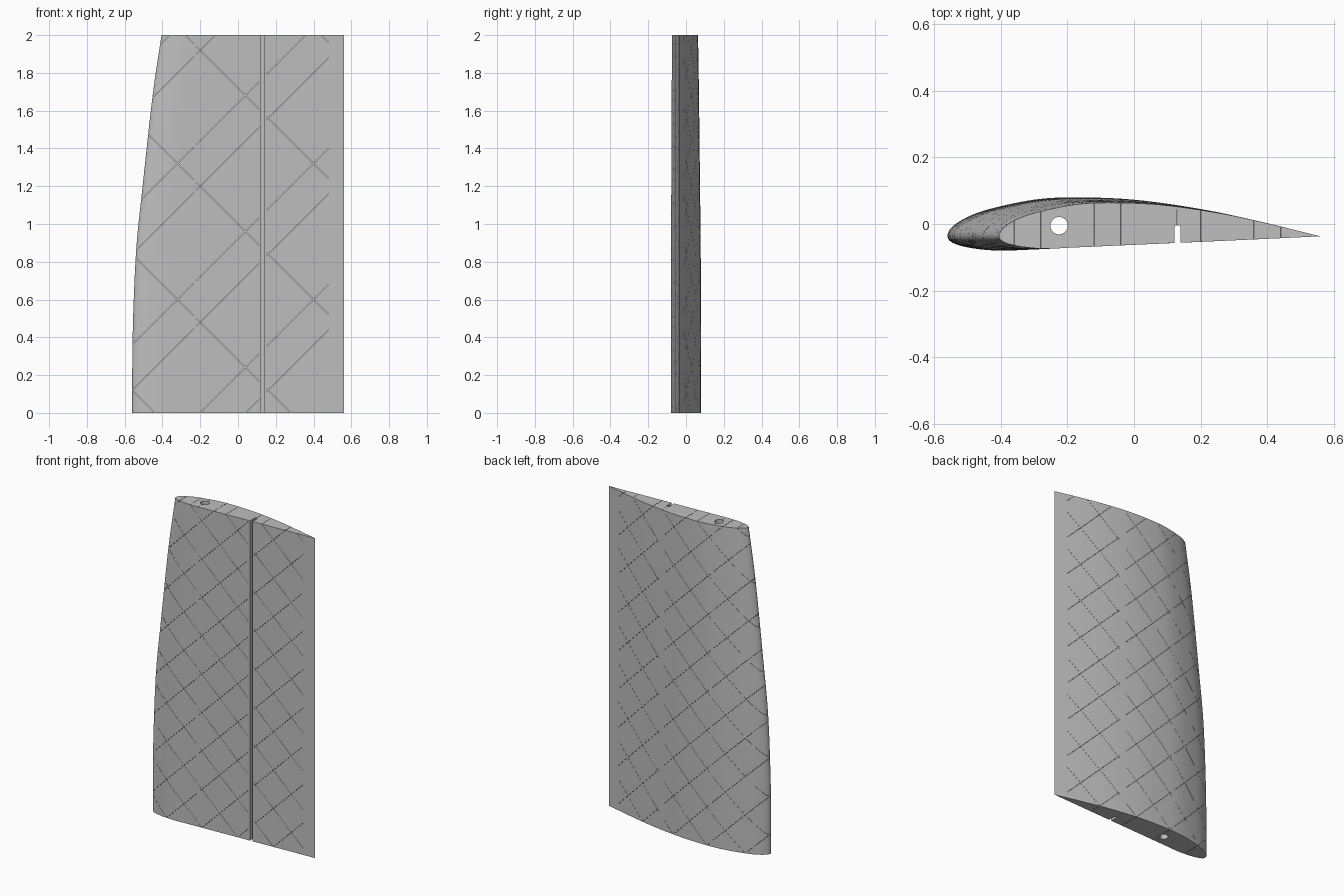
import bpy, bmesh, math
from mathutils import Vector

cube = bpy.data.objects.get("Cube")
if cube:
    bpy.data.objects.remove(cube)

grey = bpy.data.materials.new("light_grey")
grey.use_nodes = True
grey.diffuse_color = (0.52, 0.52, 0.52, 1)
grey.node_tree.nodes["Principled BSDF"].inputs["Base Color"].default_value = (0.52, 0.52, 0.52, 1)

TAIL = Vector((0.56, -0.037))
SLIT = 0.001


def make_object(name, bm):
    bmesh.ops.recalc_face_normals(bm, faces=bm.faces)
    mesh = bpy.data.meshes.new(name)
    bm.to_mesh(mesh)
    bm.free()
    obj = bpy.data.objects.new(name, mesh)
    bpy.context.collection.objects.link(obj)
    mesh.materials.append(grey)
    return obj


def smooth_path(points, steps):
    """Open spline through the points."""
    p = [Vector(q) for q in points]
    p = [2 * p[0] - p[1]] + p + [2 * p[-1] - p[-2]]
    out = []
    for a, b, c, d in zip(p, p[1:], p[2:], p[3:]):
        for i in range(steps):
            t = i / steps
            out.append(0.5 * (2 * b + (c - a) * t + (2 * a - 5 * b + 4 * c - d) * t ** 2
                              + (3 * b - a - 3 * c + d) * t ** 3))
    return out + [p[-2]]


def prism(bm, outline, axis, low, high):
    """Extrude an outline along y (given as x, z) or along z (given as x, y)."""
    def place(p, h):
        return (p[0], h, p[1]) if axis == "y" else (p[0], p[1], h)
    a = [bm.verts.new(place(p, low)) for p in outline]
    b = [bm.verts.new(place(p, high)) for p in outline]
    bm.faces.new(a)
    bm.faces.new(b[::-1])
    for i in range(len(a)):
        j = (i + 1) % len(a)
        bm.faces.new((a[i], b[i], b[j], a[j]))


def rectangle(x0, x1, y0, y1):
    return [(x0, y0), (x1, y0), (x1, y1), (x0, y1)]


# Aerofoil outline at the root, tail to nose over the top and back underneath
outline = smooth_path([
    TAIL, (0.38, 0.007), (0.2, 0.045), (0, 0.073), (-0.18, 0.08), (-0.3, 0.073),
    (-0.43, 0.046), (-0.5, 0.021), (-0.545, -0.008), (-0.56, -0.035),
    (-0.545, -0.056), (-0.49, -0.072), (-0.4, -0.08), (-0.28, -0.075),
    (0, -0.0625), (0.28, -0.05), TAIL], 6)[:-1]

# Swept leading edge as (x, z), the tail stays straight
leading_edge = smooth_path([(-0.56, 0), (-0.558, 0.4), (-0.54, 0.85), (-0.505, 1.2),
                            (-0.452, 1.68), (-0.405, 2)], 4)

# Wing body lofted through scaled sections
bm = bmesh.new()
rings = []
for x, z in leading_edge:
    scale = (TAIL.x - x) / 1.12
    ring = [TAIL + (p - TAIL) * scale for p in outline]
    rings.append([bm.verts.new((p.x, p.y, z)) for p in ring])
for a, b in zip(rings, rings[1:]):
    for i in range(len(a)):
        j = (i + 1) % len(a)
        bm.faces.new((a[i], a[j], b[j], b[i]))
bm.faces.new(rings[0])
bm.faces.new(rings[-1])
wing = make_object("wing_panel", bm)

# Spar hole and the open slot in the front face
cutters = []
bm = bmesh.new()
hole = [(-0.225 + 0.026 * math.cos(i * math.tau / 40),
         -0.005 + 0.026 * math.sin(i * math.tau / 40)) for i in range(40)]
prism(bm, hole, "z", -0.1, 2.1)
prism(bm, rectangle(0.122, 0.139, -0.2, -0.005), "z", -0.1, 2.1)
cutters.append(make_object("spar_cutter", bm))

# Crossed diagonal hairline slits, interrupted at the hole, slot and tail
bays = [(-0.6, -0.235), (-0.22, 0.11), (0.15, 0.48)]
half = SLIT / math.sqrt(2)
for name, slope, start in (("rising", 1, -0.52), ("falling", -1, -0.44)):
    bm = bmesh.new()
    for k in range(13):
        offset = start + 0.24 * k
        for x0, x1 in bays:
            z0, z1 = offset + slope * x0, offset + slope * x1
            if max(z0, z1) > 0 and min(z0, z1) < 2:
                prism(bm, [(x0, z0 - half), (x1, z1 - half), (x1, z1 + half), (x0, z0 + half)],
                      "y", -0.2, 0.2)
    cutters.append(make_object(name + "_slit_cutter", bm))

# Thin internal slits above and below the hole and above the slot
bm = bmesh.new()
for x, low, high in ((-0.225, -0.066, -0.02), (-0.225, 0.01, 0.046), (0.13, -0.02, 0.044)):
    prism(bm, rectangle(x - SLIT / 2, x + SLIT / 2, low, high), "z", -0.1, 2.1)
cutters.append(make_object("spar_slit_cutter", bm))

# Apply the cuts and discard the cutters
bpy.context.view_layer.objects.active = wing
for cutter in cutters:
    cutter.hide_render = True
    mod = wing.modifiers.new(cutter.name, "BOOLEAN")
    mod.operation = "DIFFERENCE"
    mod.solver = "EXACT"
    mod.object = cutter
    bpy.ops.object.modifier_apply(modifier=mod.name)
    bpy.data.objects.remove(cutter)

bpy.ops.object.select_all(action="DESELECT")
wing.select_set(True)
bpy.ops.object.shade_smooth_by_angle(angle=math.radians(30))
